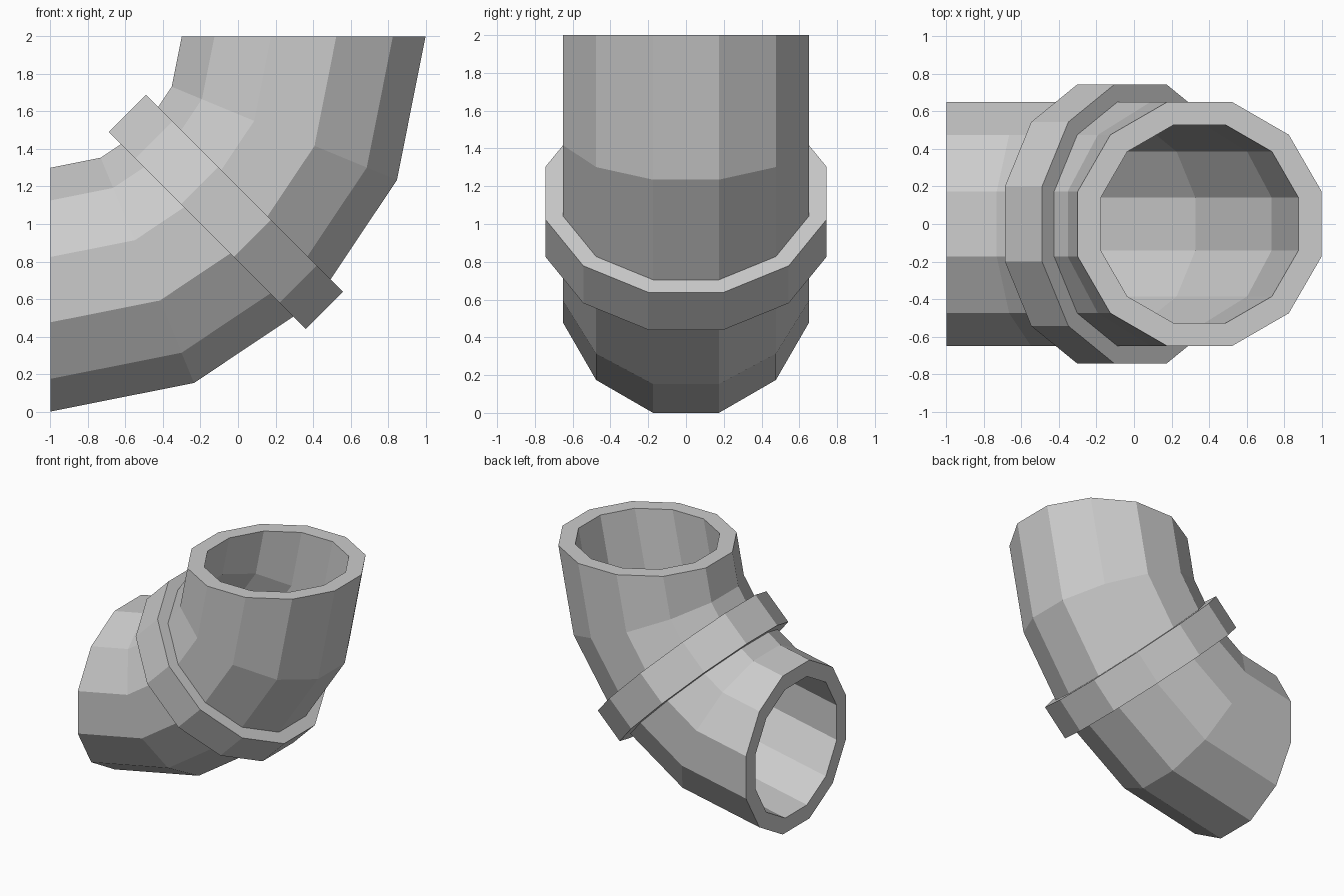
import bpy
import bmesh
from math import cos, sin, pi, radians
from mathutils import Vector

cube = bpy.data.objects.get("Cube")
if cube:
    bpy.data.objects.remove(cube, do_unlink=True)

SIDES = 12
BEND_CENTRE = Vector((-1, 0, 2))
BEND_RADIUS = 1.35

grey = bpy.data.materials.new("light_grey")
grey.use_nodes = True
colour = (0.6, 0.6, 0.6, 1)
grey.diffuse_color = colour
grey.node_tree.nodes["Principled BSDF"].inputs["Base Color"].default_value = colour


def ring(angle, bend, apothem, along=0):
    """Twelve-sided section across the bend, with flat sides facing out."""
    outward = Vector((sin(angle), 0, -cos(angle)))
    forward = Vector((cos(angle), 0, sin(angle)))
    centre = BEND_CENTRE + outward * bend + forward * along
    radius = apothem / cos(pi / SIDES)
    turns = [2 * pi * (i + 0.5) / SIDES for i in range(SIDES)]
    return [centre + radius * (cos(t) * outward + sin(t) * Vector((0, 1, 0)))
            for t in turns]


def hollow_part(name, outer, inner):
    """Skin the outer rings, the inner rings and both end rims."""
    bm = bmesh.new()
    loops = [[bm.verts.new(p) for p in r] for r in outer + inner[::-1]]
    for k, a in enumerate(loops):
        b = loops[(k + 1) % len(loops)]
        for i in range(SIDES):
            j = (i + 1) % SIDES
            bm.faces.new((a[i], a[j], b[j], b[i]))
    bmesh.ops.recalc_face_normals(bm, faces=bm.faces)
    mesh = bpy.data.meshes.new(name)
    bm.to_mesh(mesh)
    bm.free()
    mesh.materials.append(grey)
    obj = bpy.data.objects.new(name, mesh)
    bpy.context.collection.objects.link(obj)


# Quarter-turn pipe, open at both ends
angles = [radians(22.5 * k) for k in range(5)]
hollow_part("elbow_pipe",
            [ring(a, BEND_RADIUS, 0.65) for a in angles],
            [ring(a, BEND_RADIUS, 0.527) for a in angles])

# Collar around the middle of the bend, its bore hidden in the pipe wall
middle = radians(45)
ends = (-0.14, 0.14)
hollow_part("collar",
            [ring(middle, 1.323, 0.743, d) for d in ends],
            [ring(middle, 1.323, 0.6, d) for d in ends])
